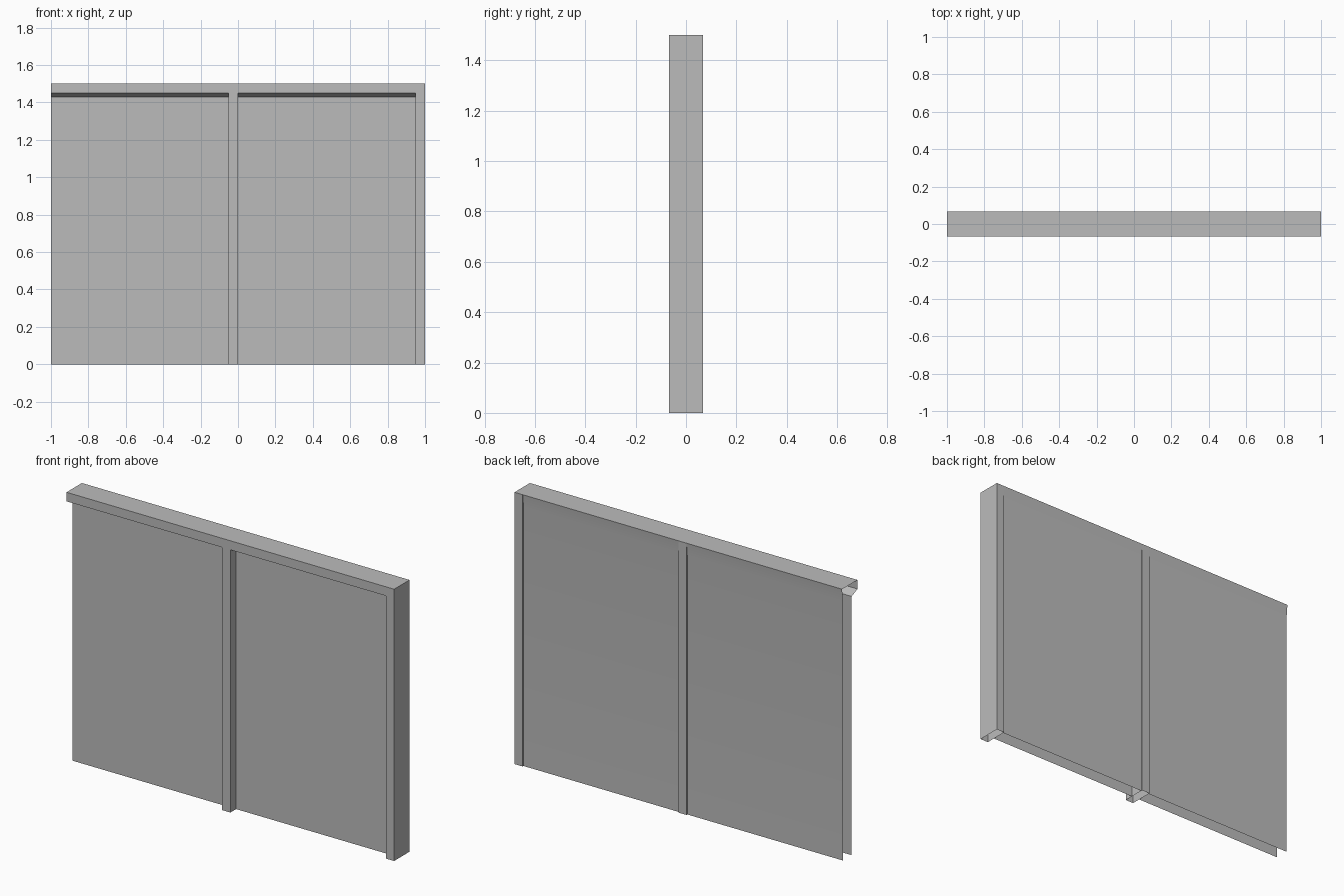
import bpy, bmesh

cube = bpy.data.objects.get("Cube")
if cube:
    bpy.data.objects.remove(cube, do_unlink=True)

grey = bpy.data.materials.new("plain_grey")
grey.use_nodes = True
colour = (0.5, 0.5, 0.5, 1)
grey.diffuse_color = colour
grey.node_tree.nodes["Principled BSDF"].inputs["Base Color"].default_value = colour

HALF = 0.067         # half the wall depth
TOP = 1.5
BEAM = 1.45          # lower edge of the top beam
PANEL = 1.428        # top of the upright panel faces
FRONT_Y = -0.017     # recessed front sheet
BACK_Y = 0.06        # slightly recessed back sheet
POST = 0.05


def sweep(name, profile, x0, x1, smooth=False):
    """Sheet made by sweeping a (y, z) profile along x."""
    bm = bmesh.new()
    rows = [[bm.verts.new((x, y, z)) for x in (x0, x1)] for y, z in profile]
    for a, b in zip(rows, rows[1:]):
        bm.faces.new((a[0], a[1], b[1], b[0]))
    finish(name, bm, smooth)


def finish(name, bm, smooth=False):
    mesh = bpy.data.meshes.new(name)
    bm.to_mesh(mesh)
    bm.free()
    mesh.materials.append(grey)
    ob = bpy.data.objects.new(name, mesh)
    bpy.context.collection.objects.link(ob)
    if smooth:
        bpy.ops.object.select_all(action='DESELECT')
        ob.select_set(True)
        bpy.context.view_layer.objects.active = ob
        bpy.ops.object.shade_smooth_by_angle()


def post(name, x0, x1, height):
    """Hollow upright, open at both ends."""
    bm = bmesh.new()
    plan = ((x0, -HALF), (x1, -HALF), (x1, HALF), (x0, HALF))
    low, high = [[bm.verts.new((x, y, z)) for x, y in plan] for z in (0, height)]
    for i in range(4):
        j = (i + 1) % 4
        bm.faces.new((low[i], low[j], high[j], high[i]))
    finish(name, bm)


# Hollow top beam: front lip and top
sweep("top_beam", [(-HALF, BEAM), (-HALF, TOP), (HALF, TOP)], -1, 1)

# Uprights
post("middle_post", -POST, 0, TOP)
post("end_post", 1 - POST, 1, TOP)

# Two bays of sheets, each with a sloping soffit under the front lip
for side, x0 in (("right", -1), ("left", 0)):
    x1 = x0 + 1 - POST
    sweep(side + "_front_panel", [(FRONT_Y, 0), (FRONT_Y, PANEL), (-HALF, BEAM)], x0, x1)
    sweep(side + "_back_panel", [(HALF, TOP), (BACK_Y, PANEL), (BACK_Y, 0)], x0, x1, True)
